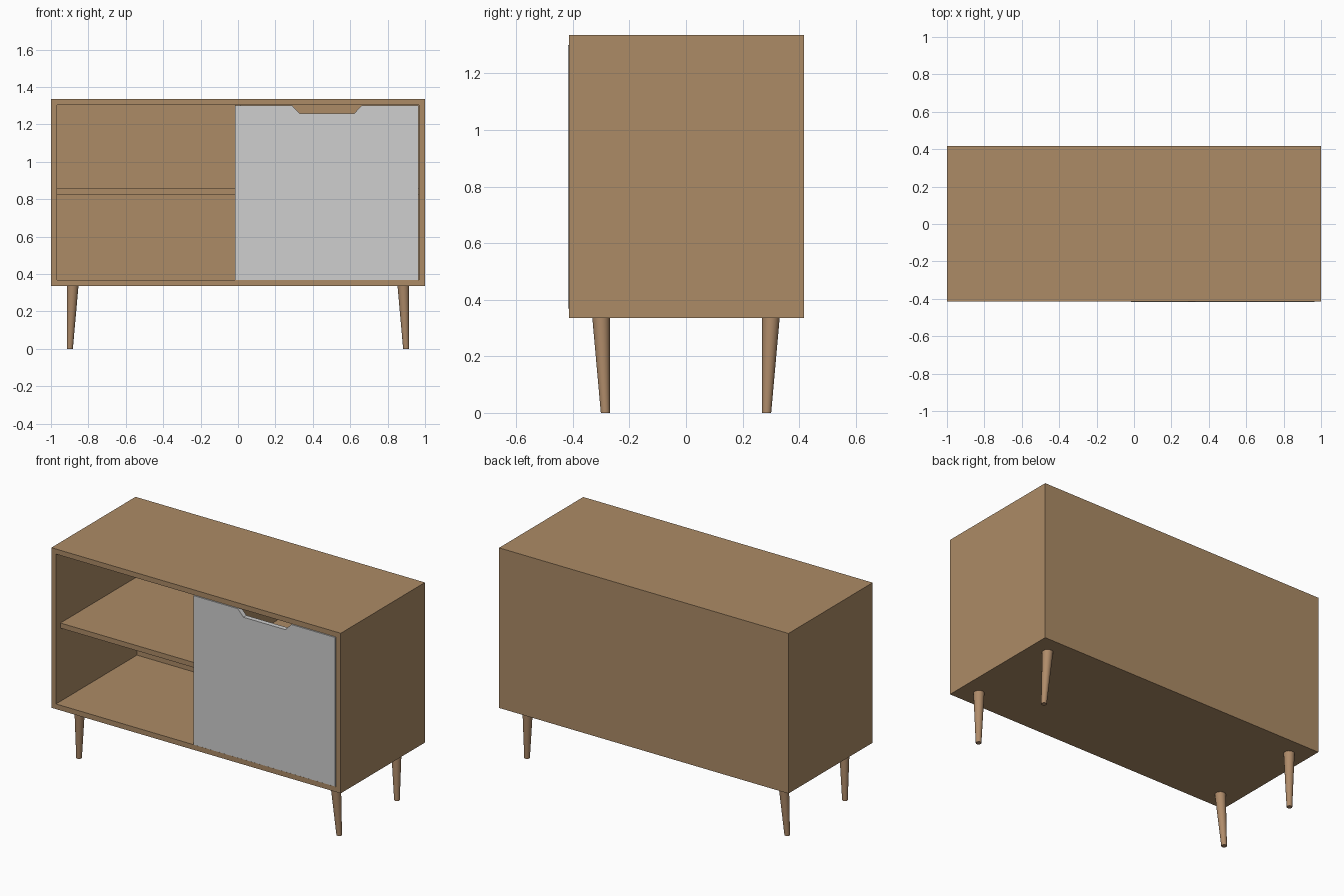
import bpy
import bmesh

if "Cube" in bpy.data.objects:
    bpy.data.objects.remove(bpy.data.objects["Cube"])


def material(name, r, g, b):
    m = bpy.data.materials.new(name)
    m.diffuse_color = (r, g, b, 1)
    m.use_nodes = True
    m.node_tree.nodes["Principled BSDF"].inputs["Base Color"].default_value = m.diffuse_color
    return m


WOOD = material("warm wood", 0.413, 0.258, 0.133)
LEG_WOOD = material("leg wood", 0.43, 0.26, 0.143)
GREY = material("light grey", 0.62, 0.62, 0.62)


def finish(bm, name, mat):
    bmesh.ops.recalc_face_normals(bm, faces=bm.faces)
    me = bpy.data.meshes.new(name)
    bm.to_mesh(me)
    bm.free()
    ob = bpy.data.objects.new(name, me)
    me.materials.append(mat)
    bpy.context.collection.objects.link(ob)
    return ob


def box_bm(x0, x1, y0, y1, z0, z1):
    bm = bmesh.new()
    bmesh.ops.create_cube(bm, size=1)
    for v in bm.verts:
        v.co.x = x1 if v.co.x > 0 else x0
        v.co.y = y1 if v.co.y > 0 else y0
        v.co.z = z1 if v.co.z > 0 else z0
    return bm


Z0, Z1, T = 0.335, 1.335, 0.032
FRONT, BACK, INNER_BACK = -0.414, 0.417, 0.385

# Cabinet shell: box with the front face inset and pushed back
bm = box_bm(-1, 1, FRONT, BACK, Z0, Z1)
front = min(bm.faces, key=lambda f: f.calc_center_median().y)
bmesh.ops.inset_region(bm, faces=[front], thickness=T, use_even_offset=True)
ext = bmesh.ops.extrude_face_region(bm, geom=[front])
for v in ext["geom"]:
    if isinstance(v, bmesh.types.BMVert):
        v.co.y = INNER_BACK
if front.is_valid:
    bmesh.ops.delete(bm, geom=[front], context="FACES")
finish(bm, "cabinet_shell", WOOD)

# Middle divider and a shelf on each side of it
finish(box_bm(-0.016, 0.016, -0.37, INNER_BACK, Z0 + T, Z1 - T), "divider", WOOD)
for name, x0, x1 in (("left_shelf", -1 + T, -0.016), ("right_shelf", 0.016, 1 - T)):
    finish(box_bm(x0, x1, -0.37, INNER_BACK, 0.824, 0.856), name, WOOD)

# Door with a hand notch in the top edge
outline = [(-0.016, 0.369), (0.964, 0.369), (0.964, 1.3), (0.66, 1.3),
           (0.62, 1.257), (0.33, 1.257), (0.29, 1.3), (-0.016, 1.3)]
bm = bmesh.new()
face = bm.faces.new([bm.verts.new((x, -0.417, z)) for x, z in outline])
ext = bmesh.ops.extrude_face_region(bm, geom=[face], use_keep_orig=True)
for v in ext["geom"]:
    if isinstance(v, bmesh.types.BMVert):
        v.co.y = -0.387
finish(bm, "door", GREY)

# Tapered, slightly slanted legs
for sx, side in ((-1, "left"), (1, "right")):
    for sy, end in ((-1, "front"), (1, "back")):
        bm = bmesh.new()
        bmesh.ops.create_cone(bm, cap_ends=True, segments=24,
                              radius1=0.016, radius2=0.031, depth=Z0)
        for v in bm.verts:
            top = v.co.z > 0
            v.co.x += sx * (0.884 if top else 0.899)
            v.co.y += sy * (0.3 if top else 0.285)
            v.co.z = Z0 if top else 0
        leg = finish(bm, f"{end}_{side}_leg", LEG_WOOD)
        bpy.ops.object.select_all(action="DESELECT")
        leg.select_set(True)
        bpy.context.view_layer.objects.active = leg
        bpy.ops.object.shade_smooth_by_angle()
